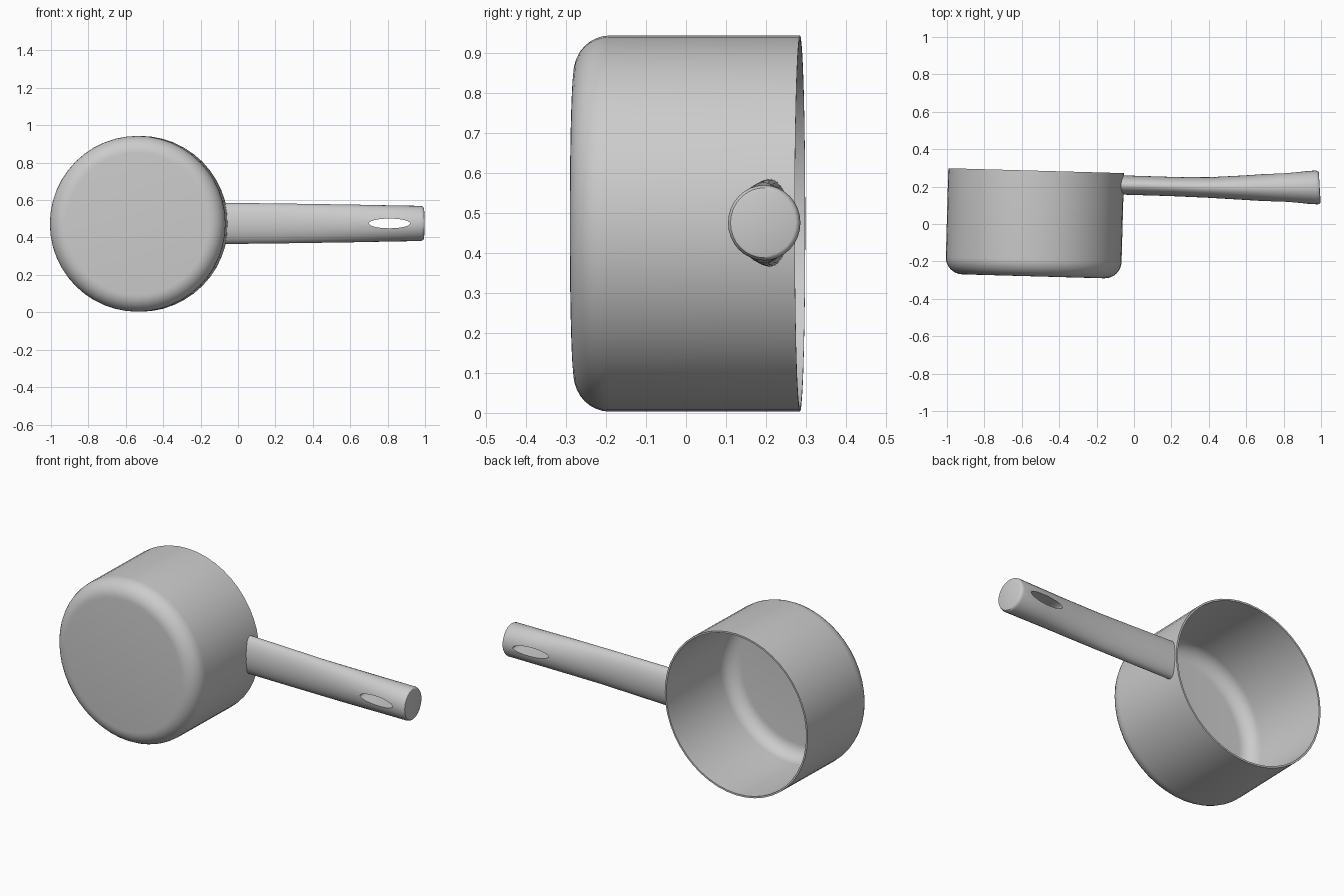
import bpy
import bmesh
from math import sin, cos, pi, sqrt, radians
from mathutils import Matrix, Vector

old = bpy.data.objects.get("Cube")
if old:
    bpy.data.objects.remove(old, do_unlink=True)

grey = bpy.data.materials.new("brushed grey metal")
grey.use_nodes = True
grey.diffuse_color = (0.6, 0.6, 0.6, 1)
grey.node_tree.nodes["Principled BSDF"].inputs["Base Color"].default_value = (0.6, 0.6, 0.6, 1)


def loft(name, rings):
    """Skin a row of equal closed rings and cap both ends."""
    bm = bmesh.new()
    rows = [[bm.verts.new(p) for p in ring] for ring in rings]
    n = len(rows[0])
    for a, b in zip(rows, rows[1:]):
        for i in range(n):
            j = (i + 1) % n
            bm.faces.new((a[i], a[j], b[j], b[i]))
    bm.faces.new(rows[0])
    bm.faces.new(rows[-1])
    bmesh.ops.recalc_face_normals(bm, faces=bm.faces)
    mesh = bpy.data.meshes.new(name)
    bm.to_mesh(mesh)
    bm.free()
    obj = bpy.data.objects.new(name, mesh)
    bpy.context.collection.objects.link(obj)
    mesh.materials.append(grey)
    return obj


def smooth(obj, angle=35):
    obj.data.shade_smooth()
    obj.data.set_sharp_from_angle(angle=radians(angle))


# Pot: thin-walled bowl turned about an axis close to y, open at the back
RADIUS, DEPTH, CORNER, WALL = 0.47, 0.565, 0.09, 0.01
RIM = Vector((-0.523, 0.285, 0.473))
TILT = radians(1.6)


def wall_profile(radius, floor, corner):
    arc = [i * pi / 2 / 8 for i in range(9)]
    pts = [(radius - corner + corner * sin(a), floor + corner - corner * cos(a)) for a in arc]
    return pts + [(radius, 0)]


profile = wall_profile(RADIUS, -DEPTH, CORNER)
profile += reversed(wall_profile(RADIUS - WALL, WALL - DEPTH, CORNER - WALL))
place = Matrix.Translation(RIM) @ Matrix.Rotation(-TILT, 4, 'Z')
turns = [2 * pi * i / 48 for i in range(48)]
pot = loft("pot", [[place @ Vector((r * cos(a), t, r * sin(a))) for a in turns]
                   for r, t in profile])
smooth(pot)

# Handle: flat oval at the pot, swelling to a round end
stations = [  # x, lower y, upper y, half height
    (-0.05, 0.157, 0.260, 0.110),
    (0.20, 0.149, 0.252, 0.107),
    (0.40, 0.140, 0.250, 0.104),
    (0.60, 0.128, 0.260, 0.101),
    (0.80, 0.116, 0.274, 0.097),
    (0.975, 0.105, 0.286, 0.094),
]
around = [2 * pi * i / 32 for i in range(32)]


def handle_ring(x, low, high, half, scale=1.0):
    ring = []
    for a in around:
        dy = (high - low) / 2 * cos(a) * scale
        ring.append(Vector((x - 0.06 * dy, (low + high) / 2 + dy, 0.475 + half * sin(a) * scale)))
    return ring


rings = [handle_ring(*s) for s in stations]
for p in rings[0]:  # follow the curve of the pot wall
    centre = RIM.x + TILT * (p.y - RIM.y)
    p.x = centre + sqrt(RADIUS ** 2 - (p.z - RIM.z) ** 2) - 0.005
for x, scale in ((0.985, 0.975), (0.991, 0.93), (0.993, 0.87)):
    rings.append(handle_ring(x, *stations[-1][1:], scale))
handle = loft("handle", rings)

# Hanging hole: long oval cut through the handle
cutter = loft("hole_cutter", [[Vector((0.81 + 0.11 * cos(a), y, 0.475 + 0.026 * sin(a)))
                               for a in around] for y in (0, 0.4)])
cutter.hide_render = True
cut = handle.modifiers.new("hanging hole", 'BOOLEAN')
cut.operation = 'DIFFERENCE'
cut.solver = 'EXACT'
cut.object = cutter
graph = bpy.context.evaluated_depsgraph_get()
cut_mesh = bpy.data.meshes.new_from_object(handle.evaluated_get(graph))
handle.modifiers.clear()
handle.data = cut_mesh
bpy.data.objects.remove(cutter, do_unlink=True)
smooth(handle)
